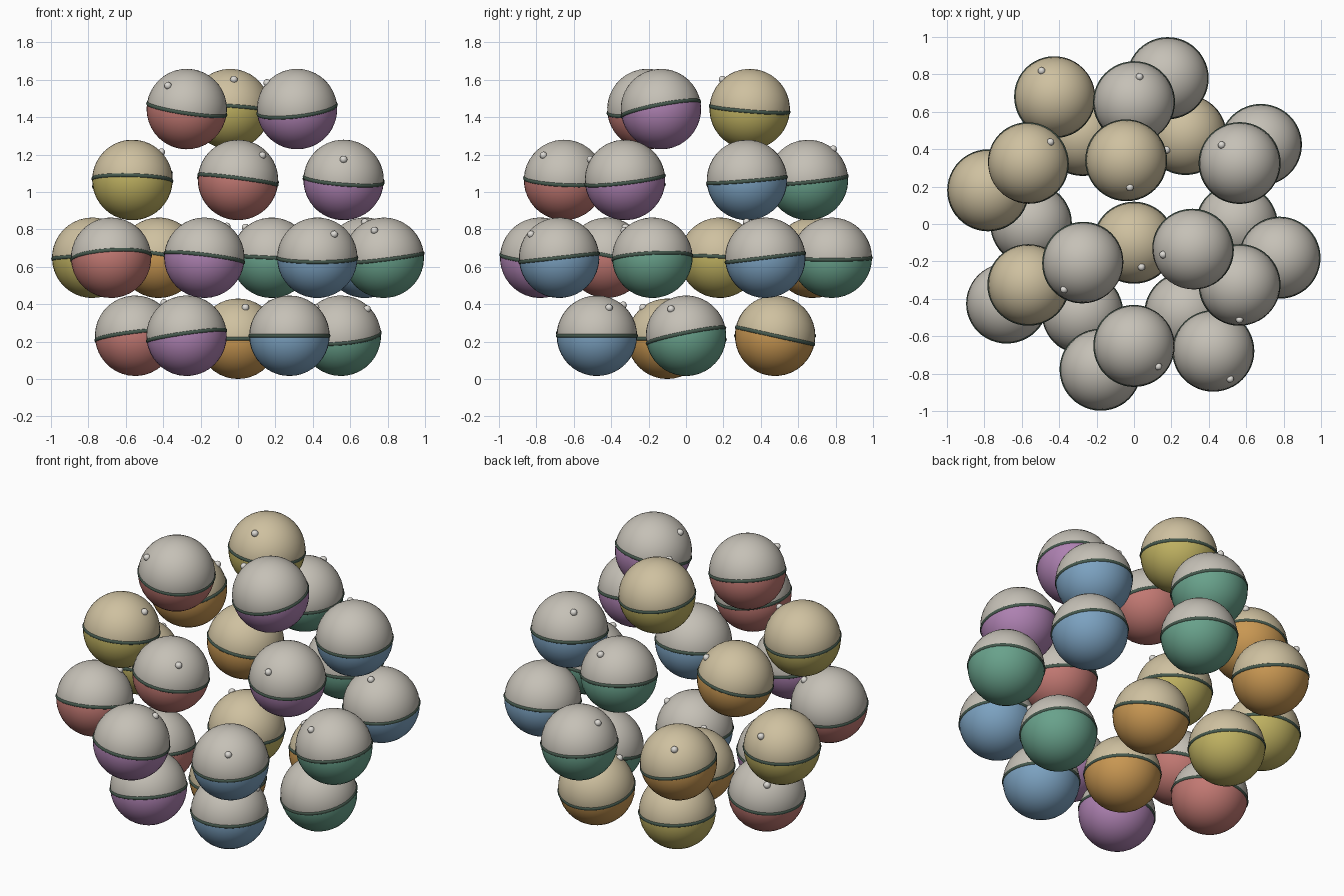
import bpy, bmesh, math
from mathutils import Vector

if "Cube" in bpy.data.objects:
    bpy.data.objects.remove(bpy.data.objects["Cube"])

R = 0.215


def mat(name, rgb):
    m = bpy.data.materials.new(name)
    m.diffuse_color = (*rgb, 1)
    m.use_nodes = True
    m.node_tree.nodes["Principled BSDF"].inputs["Base Color"].default_value = m.diffuse_color
    return m


GREY = mat("warm_grey", (0.56, 0.53, 0.47))
TAN = mat("tan", (0.62, 0.53, 0.35))
BAND = mat("dark_green", (0.06, 0.10, 0.075))
STUD = mat("pale_grey", (0.72, 0.70, 0.66))
LOWER = {
    "red": mat("red", (0.54, 0.19, 0.17)),
    "purple": mat("purple", (0.42, 0.22, 0.44)),
    "blue": mat("blue", (0.20, 0.36, 0.53)),
    "green": mat("green", (0.14, 0.36, 0.26)),
    "orange": mat("orange", (0.58, 0.31, 0.085)),
    "yellow": mat("yellow", (0.52, 0.44, 0.12)),
}


def to_mesh(bm, name, mats):
    me = bpy.data.meshes.new(name)
    bm.to_mesh(me)
    bm.free()
    for m in mats:
        me.materials.append(m)
    for p in me.polygons:
        p.use_smooth = True
    return me


def sphere_mesh(name, radius, mats, u=40, v=20):
    bm = bmesh.new()
    bmesh.ops.create_uvsphere(bm, u_segments=u, v_segments=v, radius=radius)
    if len(mats) > 1:  # second colour below the equator
        for f in bm.faces:
            f.material_index = int(f.calc_center_median().z < 0)
    return to_mesh(bm, name, mats)


def torus_mesh(name, major, minor, mats, n=48, k=10):
    bm = bmesh.new()
    loops = []
    for i in range(n):
        a = 2 * math.pi * i / n
        loops.append([])
        for j in range(k):
            b = 2 * math.pi * j / k
            d = major + minor * math.cos(b)
            loops[-1].append(bm.verts.new((d * math.cos(a), d * math.sin(a), minor * math.sin(b))))
    for i in range(n):
        p, q = loops[i], loops[(i + 1) % n]
        for j in range(k):
            bm.faces.new((p[j], q[j], q[(j + 1) % k], p[(j + 1) % k]))
    return to_mesh(bm, name, mats)


# Shared meshes: one two-tone ball for each lower colour, a band and a stud
ball_mesh = {c: sphere_mesh("ball_" + c, R, [TAN if c in ("orange", "yellow") else GREY, m])
             for c, m in LOWER.items()}
band_mesh = torus_mesh("band", 0.207, 0.0125, [BAND])
stud_mesh = sphere_mesh("stud", 0.02, [STUD], 16, 8)


def put(name, me, loc, rot):
    o = bpy.data.objects.new(name, me)
    bpy.context.collection.objects.link(o)
    o.location = loc
    o.rotation_mode = 'QUATERNION'
    o.rotation_quaternion = rot


def ball(name, centre, colour, nx, ny, sx, sy):
    """Ball leaning towards (nx, ny), with its stud offset by (sx, sy)."""
    c = Vector(centre)
    rot = Vector((0, 0, 1)).rotation_difference(Vector((nx, ny, 1)))
    put(name + "_ball", ball_mesh[colour], c, rot)
    put(name + "_band", band_mesh, c, rot)
    s = Vector((sx, sy, math.sqrt(max(0, R * R - sx * sx - sy * sy))))
    put(name + "_stud", stud_mesh, c + s, Vector((0, 0, 1)).rotation_difference(s))


def ring(name, radius, z, start, items):
    for i, it in enumerate(items):
        a = math.radians(start + 360 * i / len(items))
        ball(f"{name}_{i + 1}", (radius * math.cos(a), radius * math.sin(a), z), *it)


# Central ball on the floor
ball("centre", (0, -0.10, R), "orange", 0, 0, 0.04, -0.13)

# Tiers from bottom to top: colour, lean x, lean y, stud x, stud y
ring("bottom_tier", 0.55, 0.231, 0, [
    ("green", -0.08, -0.20, 0.14, -0.08),
    ("orange", 0.0, 0.22, -0.10, -0.08),
    ("yellow", 0.05, 0.0, -0.12, 0.03),
    ("red", -0.12, 0.10, -0.10, 0.14),
    ("purple", -0.14, 0.07, 0.0, 0.14),
    ("blue", 0.0, 0.0, 0.14, 0.065),
])
ring("wide_tier", 0.80, 0.648, -13, [
    ("green", -0.12, -0.05, -0.05, -0.15),
    ("blue", 0.0, -0.12, 0.0, -0.10),
    ("green", 0.05, 0.0, -0.14, 0.02),
    ("orange", 0.15, 0.10, -0.07, 0.14),
    ("yellow", -0.03, 0.05, 0.02, 0.175),
    ("red", -0.06, 0.20, 0.10, 0.10),
    ("purple", 0.12, 0.08, 0.12, 0.06),
    ("blue", 0.0, -0.11, 0.09, -0.15),
])
ring("upper_tier", 0.652, 1.064, 30, [
    ("blue", 0.03, -0.08, -0.096, 0.096),
    ("green", 0.06, -0.10, 0.03, 0.135),
    ("orange", -0.18, -0.12, 0.118, 0.112),
    ("yellow", 0.03, 0.12, 0.155, 0.0),
    ("red", 0.13, 0.05, 0.13, -0.11),
    ("purple", 0.08, -0.12, 0.0, -0.185),
])
ring("top_tier", 0.343, 1.443, -23, [
    ("purple", -0.12, -0.19, -0.16, -0.03),
    ("yellow", 0.06, 0.08, 0.02, -0.145),
    ("red", 0.15, -0.11, -0.10, -0.144),
])
